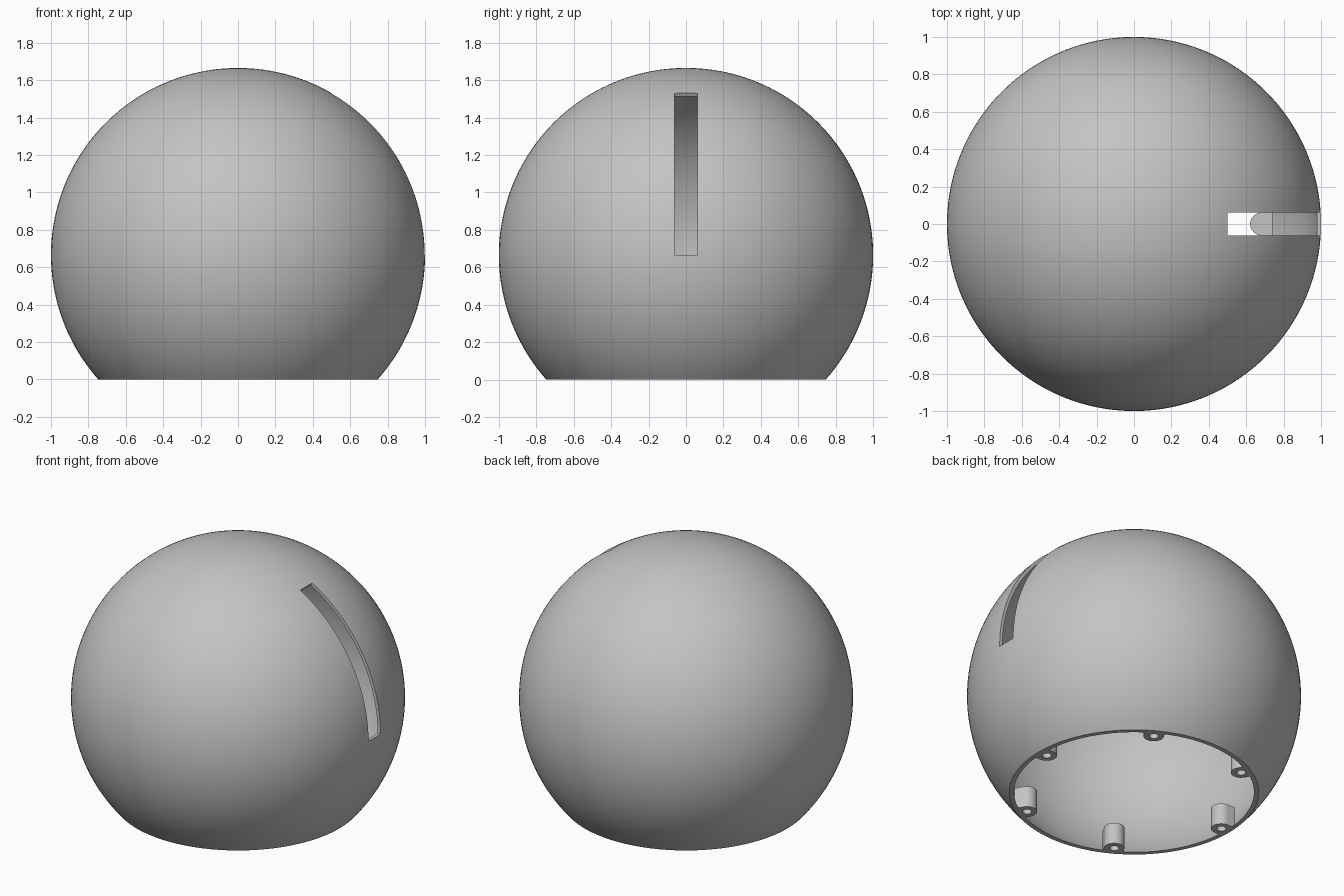
import bpy, bmesh
from math import sin, cos, pi, radians, asin, sqrt

cube = bpy.data.objects.get("Cube")
if cube:
    bpy.data.objects.remove(cube, do_unlink=True)

R, WALL, CZ = 1.0, 0.021, 0.665      # outer radius, wall thickness, sphere centre height

grey = bpy.data.materials.new("plain grey")
grey.use_nodes = True
grey.diffuse_color = (0.55, 0.55, 0.55, 1)
grey.node_tree.nodes["Principled BSDF"].inputs["Base Color"].default_value = (0.55, 0.55, 0.55, 1)


def make_object(name, bm):
    bmesh.ops.recalc_face_normals(bm, faces=bm.faces)
    mesh = bpy.data.meshes.new(name)
    bm.to_mesh(mesh)
    bm.free()
    mesh.materials.append(grey)
    obj = bpy.data.objects.new(name, mesh)
    bpy.context.collection.objects.link(obj)
    return obj


def prism(name, points, offset):
    """Extrude a closed outline of 3D points along an offset."""
    bm = bmesh.new()
    face = bm.faces.new([bm.verts.new(p) for p in points])
    grown = bmesh.ops.extrude_face_region(bm, geom=[face], use_keep_orig=True)
    verts = [g for g in grown["geom"] if isinstance(g, bmesh.types.BMVert)]
    bmesh.ops.translate(bm, verts=verts, vec=offset)
    return make_object(name, bm)


def activate(obj):
    bpy.ops.object.select_all(action='DESELECT')
    obj.select_set(True)
    bpy.context.view_layer.objects.active = obj


def cut(obj, cutter):
    """Subtract the cutter, then discard it."""
    mod = obj.modifiers.new("cut", 'BOOLEAN')
    mod.operation, mod.solver, mod.object = 'DIFFERENCE', 'EXACT', cutter
    activate(obj)
    bpy.ops.object.modifier_apply(modifier=mod.name)
    bpy.data.objects.remove(cutter, do_unlink=True)


def smooth(obj):
    activate(obj)
    bpy.ops.object.shade_smooth_by_angle(angle=radians(30))


def arc(radius, steps):
    """Profile from the pole down to the open base."""
    low = -asin(CZ / radius)
    angles = [pi / 2 + (low - pi / 2) * i / steps for i in range(steps + 1)]
    return [(radius * cos(a), 0, CZ + radius * sin(a)) for a in angles]


# Hollow dome: outer and inner arcs joined by the flat rim, revolved
bm = bmesh.new()
profile = [bm.verts.new(p) for p in arc(R, 64) + arc(R - WALL, 64)[::-1]]
edges = [bm.edges.new(pair) for pair in zip(profile, profile[1:])]
bmesh.ops.spin(bm, geom=profile + edges, cent=(0, 0, 0), axis=(0, 0, 1),
               angle=2 * pi, steps=128)
bmesh.ops.remove_doubles(bm, verts=bm.verts, dist=0.0005)
dome = make_object("dome_shell", bm)

# Curved slot from the equator to sixty degrees up
SLOT = 0.0625
angles = [radians(60 * i / 6) for i in range(7)]
sector = [(r * cos(a), -SLOT, CZ + r * sin(a))
          for r, sweep in ((0.9, angles), (1.1, angles[::-1])) for a in sweep]
cut(dome, prism("slot_cutter", sector, (0, 2 * SLOT, 0)))
smooth(dome)

# Screw post: round inner side, square back against the wall, blind hole
PX, PR, BACK, HEIGHT = 0.682, 0.061, 0.74, 0.14
outline = [(PX + PR * cos(a), PR * sin(a), 0)
           for a in [pi / 2 + pi * i / 20 for i in range(21)]]
outline += [(BACK, -PR, 0), (BACK, PR, 0)]
post = prism("screw_post_1", outline, (0, 0, HEIGHT))
hole = [(PX + 0.028 * cos(2 * pi * i / 24), 0.028 * sin(2 * pi * i / 24), -0.05)
        for i in range(24)]
cut(post, prism("hole_cutter", hole, (0, 0, 0.15)))
smooth(post)

# Six posts evenly around the rim
for i in range(1, 6):
    twin = bpy.data.objects.new(f"screw_post_{i + 1}", post.data)
    twin.rotation_euler.z = i * pi / 3
    bpy.context.collection.objects.link(twin)
